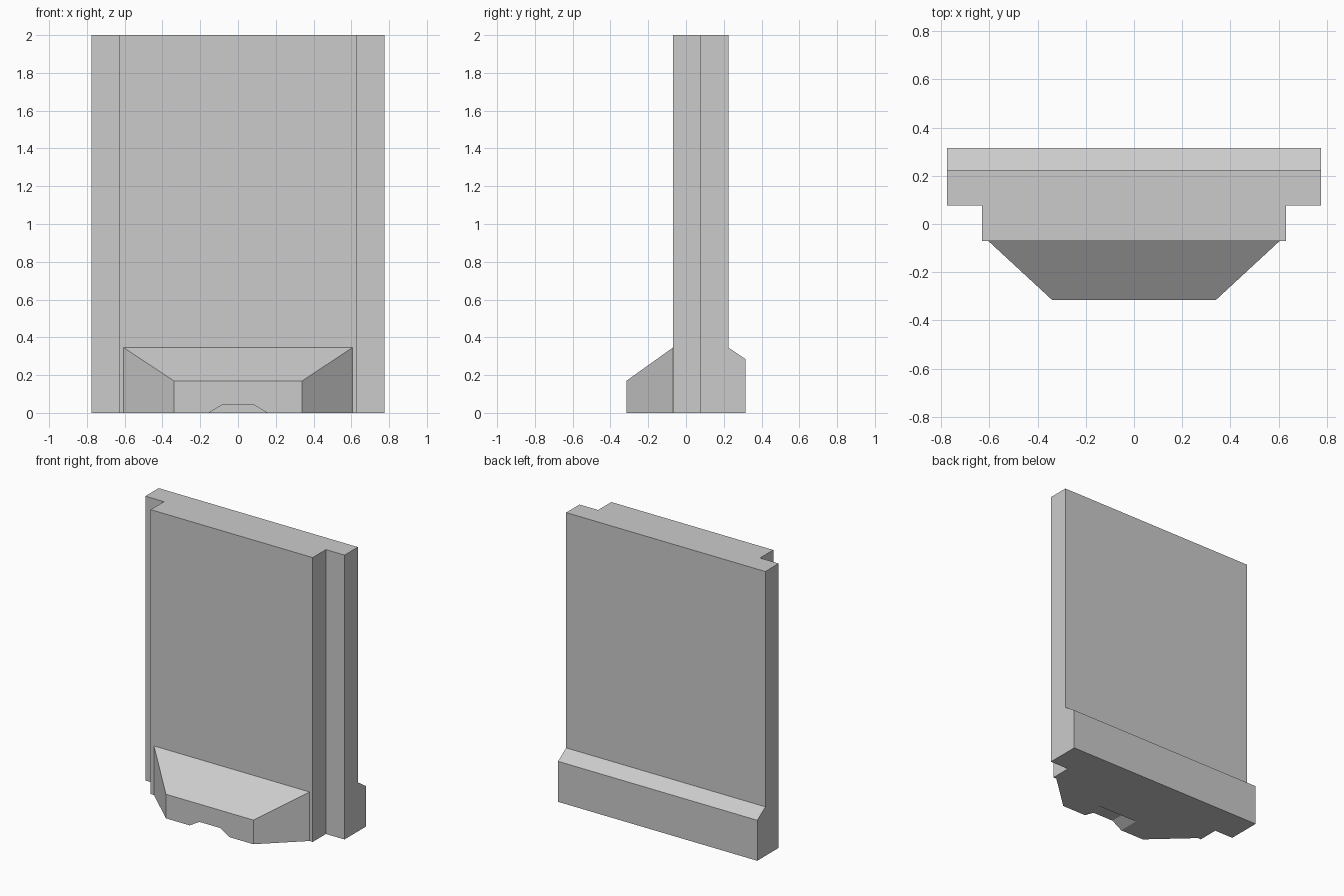
import bpy, bmesh
from mathutils import Vector

if "Cube" in bpy.data.objects:
    bpy.data.objects.remove(bpy.data.objects["Cube"])


def prism(name, profile, to_3d, extrude):
    """Extrude a 2D profile, placed in space by to_3d, along a vector."""
    bm = bmesh.new()
    face = bm.faces.new([bm.verts.new(to_3d(a, b)) for a, b in profile])
    res = bmesh.ops.extrude_face_region(bm, geom=[face])
    top = [v for v in res["geom"] if isinstance(v, bmesh.types.BMVert)]
    bmesh.ops.translate(bm, verts=top, vec=Vector(extrude))
    bmesh.ops.recalc_face_normals(bm, faces=bm.faces[:])
    mesh = bpy.data.meshes.new(name)
    bm.to_mesh(mesh)
    bm.free()
    obj = bpy.data.objects.new(name, mesh)
    bpy.context.collection.objects.link(obj)
    return obj


def combine(target, other, operation):
    """Apply a boolean and discard the second operand."""
    mod = target.modifiers.new(operation.title(), 'BOOLEAN')
    mod.operation = operation
    mod.solver = 'EXACT'
    mod.object = other
    bpy.context.view_layer.objects.active = target
    bpy.ops.object.modifier_apply(modifier=mod.name)
    bpy.data.objects.remove(other)


def mirrored(half):
    """Complete a profile that is symmetric about its first axis."""
    return half + [(-a, b) for a, b in reversed(half)]


# Upright slab with rebated front edges (plan profile)
panel = prism("wall_panel",
              mirrored([(0.63, -0.07), (0.63, 0.077), (0.775, 0.077), (0.775, 0.225)]),
              lambda x, y: (x, y, 0), (0, 0, 2))

# Chamfered plinth along the back (side profile)
plinth = prism("back_plinth",
               [(0.225, 0), (0.315, 0), (0.315, 0.285), (0.225, 0.345)],
               lambda y, z: (-0.775, y, z), (1.55, 0, 0))

# Tapered front foot with a sloping top
foot = prism("front_foot", mirrored([(0.34, -0.315), (0.605, -0.07)]),
             lambda x, y: (x, y, 0), (0, 0, 0.345))
for v in foot.data.vertices:
    if v.co.z > 0.1 and v.co.y < -0.2:
        v.co.z = 0.17

# Forklift-style notch under the front edge
notch = prism("notch_cutter", mirrored([(0.19, -0.021), (0.08, 0.045)]),
              lambda x, z: (x, -0.4, z), (0, 0.235, 0))
notch.hide_render = True

combine(foot, notch, 'DIFFERENCE')
combine(panel, plinth, 'UNION')
combine(panel, foot, 'UNION')
